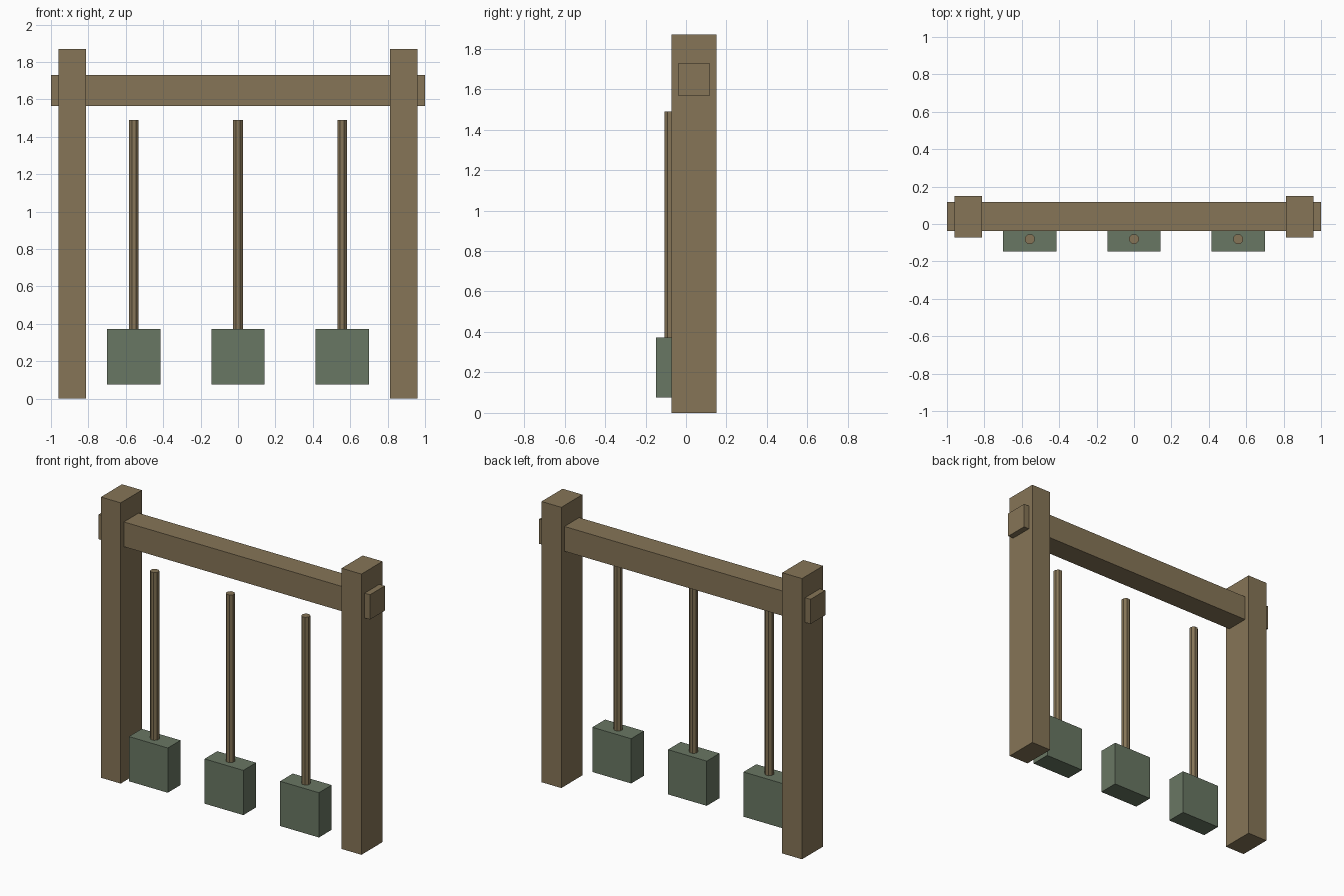
import bpy
import math

if "Cube" in bpy.data.objects:
    bpy.data.objects.remove(bpy.data.objects["Cube"])


def material(name, rgb):
    m = bpy.data.materials.new(name)
    m.diffuse_color = (*rgb, 1.0)
    m.use_nodes = True
    m.node_tree.nodes["Principled BSDF"].inputs["Base Color"].default_value = m.diffuse_color
    return m


wood = material("brown wood", (0.238, 0.178, 0.095))
green = material("dull green", (0.141, 0.184, 0.125))


def finish(name, mat):
    obj = bpy.context.object
    bpy.ops.object.transform_apply(location=False, rotation=True, scale=True)
    obj.name = obj.data.name = name
    obj.data.materials.append(mat)


def box(name, lo, hi, mat):
    bpy.ops.mesh.primitive_cube_add(
        size=1, location=[(a + b) / 2 for a, b in zip(lo, hi)])
    bpy.context.object.scale = [b - a for a, b in zip(lo, hi)]
    finish(name, mat)


# Upright posts
for side, cx in (("left", -0.887), ("right", 0.887)):
    box(side + "_post", (cx - 0.073, -0.072, 0), (cx + 0.073, 0.15, 1.87), wood)

# Crossbeam running through both posts
box("crossbeam", (-1, -0.038, 1.565), (1, 0.117, 1.73), wood)

# Hanging blocks, each on an eight-sided rod
ROD_R, ROD_Y = 0.028, -0.081
for side, cx in (("left", -0.557), ("middle", 0), ("right", 0.557)):
    box(side + "_block", (cx - 0.143, -0.148, 0.075),
        (cx + 0.143, -0.014, 0.373), green)
    bpy.ops.mesh.primitive_cylinder_add(
        vertices=8, radius=ROD_R, depth=1.14, location=(cx, ROD_Y, 0.92),
        rotation=(0, 0, math.pi / 8))
    finish(side + "_rod", wood)
